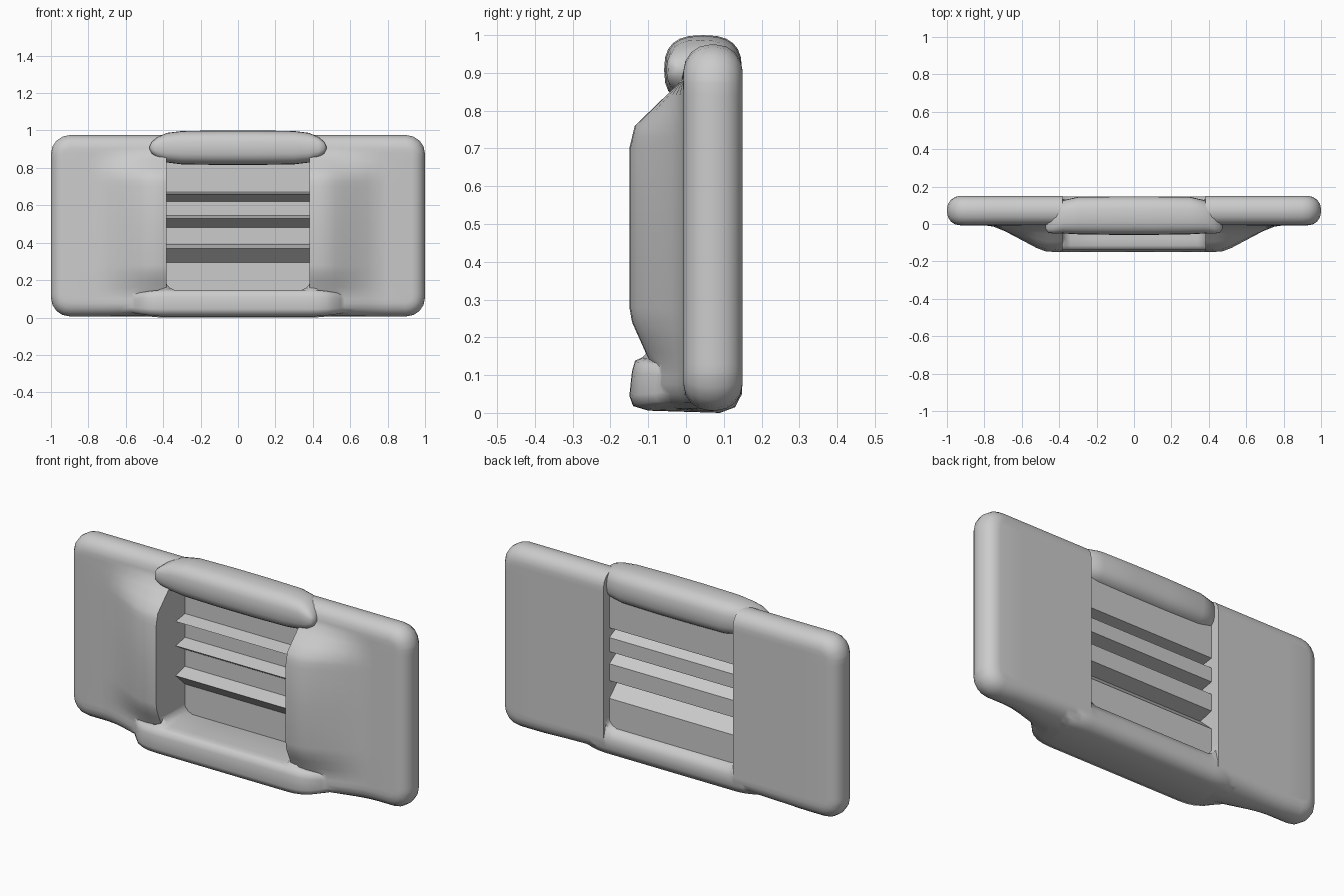
import bpy, bmesh, math

if "Cube" in bpy.data.objects:
    bpy.data.objects.remove(bpy.data.objects["Cube"])


def smooth(ob, angle):
    bpy.ops.object.select_all(action='DESELECT')
    ob.select_set(True)
    bpy.context.view_layer.objects.active = ob
    bpy.ops.object.shade_smooth_by_angle(angle=math.radians(angle))


def finish(name, bm, angle=None):
    bmesh.ops.recalc_face_normals(bm, faces=bm.faces)
    me = bpy.data.meshes.new(name)
    bm.to_mesh(me)
    bm.free()
    ob = bpy.data.objects.new(name, me)
    bpy.context.collection.objects.link(ob)
    if angle:
        smooth(ob, angle)
    return ob


def lerp(knots, t):
    if t <= knots[0][0]:
        return knots[0][1]
    for (a, va), (b, vb) in zip(knots, knots[1:]):
        if t <= b:
            return va + (vb - va) * (t - a) / (b - a)
    return knots[-1][1]


def loft(bm, rings, cap=True):
    rows = [[bm.verts.new(p) for p in r] for r in rings]
    n = len(rows[0])
    for a, b in zip(rows, rows[1:]):
        for i in range(n if cap else n - 1):
            j = (i + 1) % n
            bm.faces.new((a[i], a[j], b[j], b[i]))
    if cap:
        bm.faces.new(rows[0])
        bm.faces.new(rows[-1])


# Side panels: rounded slab, swollen forward beside the opening
INNER, Y0, Y1 = 0.383, -0.007, 0.15
bm = bmesh.new()
bmesh.ops.create_cube(bm, size=1)
for v in bm.verts:
    v.co.x = 1.0 if v.co.x > 0 else INNER
    v.co.y = Y1 if v.co.y > 0 else Y0
    v.co.z = 0.975 if v.co.z > 0 else 0.006
corners = [e for e in bm.edges if all(v.co.x > 0.99 for v in e.verts)
           and abs(e.verts[0].co.y - e.verts[1].co.y) > 0.1]
bmesh.ops.bevel(bm, geom=corners, offset=0.1, segments=4, profile=0.5,
                affect='EDGES')
rim = [e for e in bm.edges
       if abs(e.verts[0].co.y - e.verts[1].co.y) < 0.01
       and not all(v.co.x < INNER + 0.01 for v in e.verts)]
bmesh.ops.bevel(bm, geom=rim, offset=0.07, segments=4, profile=0.5,
                affect='EDGES')
cuts = [((x, 0, 0), (1, 0, 0)) for x in
        (0.405, 0.44, 0.47, 0.52, 0.57, 0.63, 0.69, 0.75, 0.8)]
cuts += [((0, 0, z), (0, 0, 1)) for z in
         (0.1, 0.13, 0.16, 0.2, 0.24, 0.28, 0.5, 0.7, 0.73, 0.76, 0.8, 0.84, 0.88)]
for co, no in cuts:
    bmesh.ops.bisect_plane(bm, geom=bm.verts[:] + bm.edges[:] + bm.faces[:],
                           plane_co=co, plane_no=no)
across = [(INNER, 0.96), (0.405, 1), (0.47, 0.98), (0.52, 0.85),
          (0.69, 0.22), (0.75, 0.05), (0.8, 0)]
up = [(0, 0.68), (0.1, 0.6), (0.13, 0.61), (0.16, 0.7), (0.24, 0.95), (0.28, 1),
      (0.7, 1), (0.76, 0.9), (0.84, 0.32), (0.88, 0.04), (0.9, 0)]
for v in bm.verts:
    w = max(0, (Y1 - v.co.y) / (Y1 - Y0))
    v.co.y -= 0.143 * w * lerp(across, v.co.x) * lerp(up, v.co.z)
frame = finish("side_panels_and_sill", bm)
frame.modifiers.new("Mirror", "MIRROR").use_mirror_merge = False

# Bottom sill: rounded bar with a filleted opening corner, fused to the panels
section = [(-0.115, 0.147), (-0.135, 0.138), (-0.143, 0.11), (-0.15, 0.045),
           (-0.14, 0.018), (-0.1, 0.006), (0.09, 0.0), (0.13, 0.015),
           (0.148, 0.05), (0.148, 0.1), (0.13, 0.135), (0.09, 0.147),
           (-0.08, 0.147)]
half = [(0.2, 1, 1, 0), (0.34, 1, 1, 0), (0.365, 1, 1, 0.012),
        (0.388, 1, 1, 0.04), (0.43, 0.99, 0.98, 0), (0.47, 0.94, 0.93, 0),
        (0.51, 0.82, 0.85, 0), (0.55, 0.55, 0.75, 0), (0.6, 0.2, 0.6, 0)]
stations = [(-s[0], *s[1:]) for s in reversed(half)] + half
bm = bmesh.new()
loft(bm, [[(x, y * (f if y < 0 else s), 0.07 + (z - 0.07) * s
            + (lift if z > 0.13 and y > -0.1 else 0))
           for y, z in section] for x, f, s, lift in stations])
sill = finish("bottom_sill", bm)
fuse = frame.modifiers.new("Fuse", "BOOLEAN")
fuse.operation, fuse.solver, fuse.object = 'UNION', 'EXACT', sill
bpy.context.view_layer.objects.active = frame
for m in ("Mirror", "Fuse"):
    bpy.ops.object.modifier_apply(modifier=m)
bpy.data.objects.remove(sill)
smooth(frame, 55)

# Top bar: rounded roll with tapering ends
half = [(0.1, 1, 0.045), (0.3, 0.97, 0.045), (0.38, 0.86, 0.038),
        (0.43, 0.62, 0.012), (0.46, 0.35, -0.01), (0.472, 0.1, -0.015)]
stations = [(-x, s, y) for x, s, y in reversed(half)] + half
rings = []
for x, s, cy in stations:
    ring = []
    for i in range(24):
        a = 2 * math.pi * i / 24
        c, d = math.cos(a), math.sin(a)
        ring.append((x, cy + s * 0.103 * math.copysign(abs(c) ** 0.75, c),
                     0.908 + s * 0.092 * math.copysign(abs(d) ** 0.75, d)))
    rings.append(ring)
bm = bmesh.new()
loft(bm, rings)
finish("top_bar", bm, 60)

# Louvred sheet filling the opening
profile = [(0.1, 0.14)]
for low, high, top in ((0.295, 0.37, 0.39), (0.48, 0.53, 0.545),
                       (0.62, 0.66, 0.672)):
    profile += [(0.1, low), (0.02, high), (0.1, top)]
profile.append((0.1, 0.85))
bm = bmesh.new()
loft(bm, [[(x, y, z) for y, z in profile] for x in (-0.385, 0.385)], cap=False)
finish("louvre_sheet", bm)
